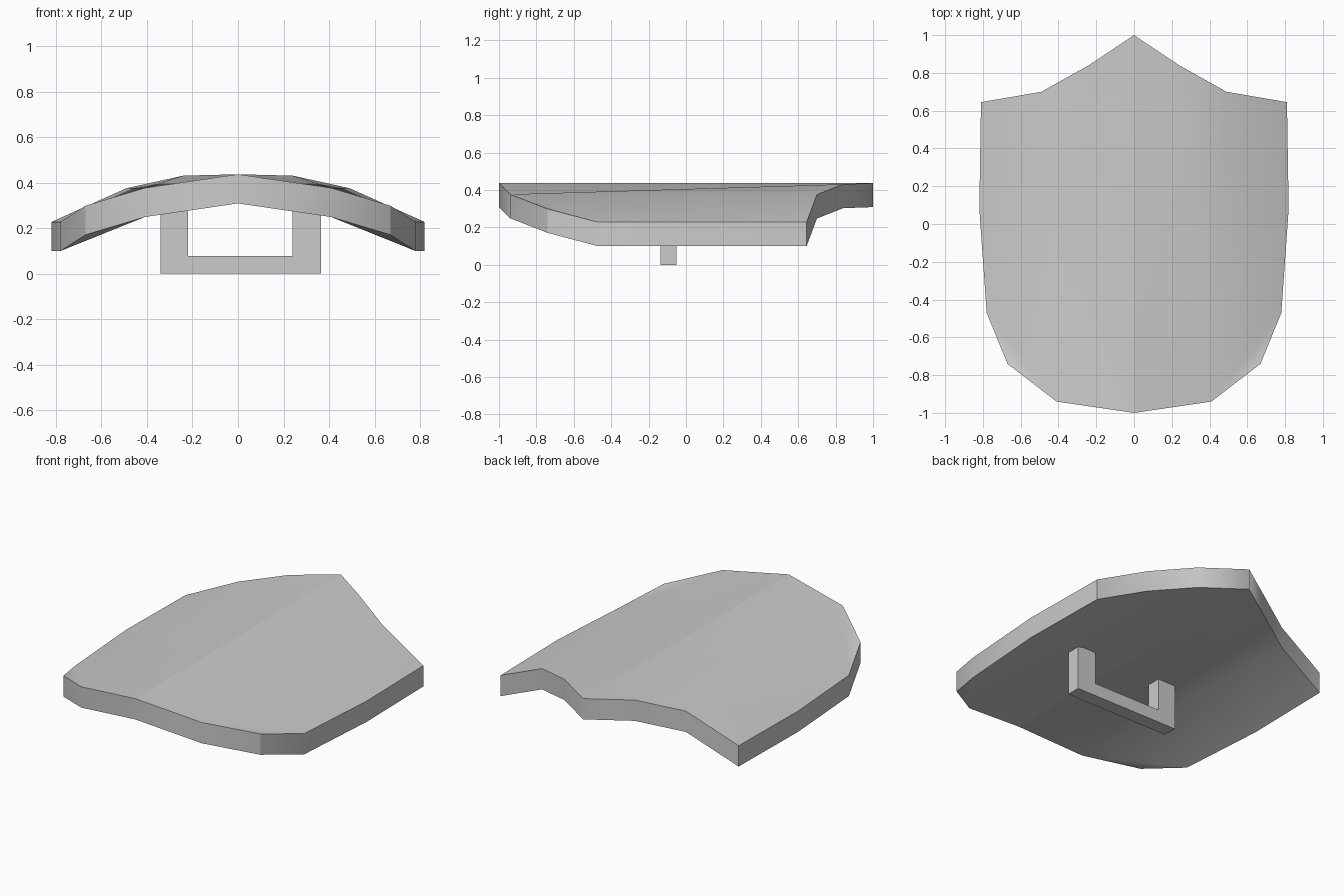
import bpy, bmesh, math

cube = bpy.data.objects.get("Cube")
if cube:
    bpy.data.objects.remove(cube, do_unlink=True)

THICK = 0.128

grey = bpy.data.materials.new("light_grey")
grey.use_nodes = True
colour = (0.6, 0.6, 0.6, 1)
grey.diffuse_color = colour
for node in grey.node_tree.nodes:
    if node.type == 'BSDF_PRINCIPLED':
        node.inputs["Base Color"].default_value = colour


def add_object(name, bm):
    mesh = bpy.data.meshes.new(name)
    bm.to_mesh(mesh)
    bm.free()
    mesh.materials.append(grey)
    ob = bpy.data.objects.new(name, mesh)
    bpy.context.collection.objects.link(ob)
    return ob


# Shield plate: left half of the rim, from the top point round to the bottom point
rim = {
    "A": (0, 1, 0.437), "B": (0.24, 0.84, 0.431), "C": (0.49, 0.70, 0.376),
    "D": (0.81, 0.645, 0.228), "E": (0.819, 0.08, 0.228), "F": (0.78, -0.47, 0.228),
    "G": (0.67, -0.74, 0.299), "H": (0.41, -0.94, 0.377), "I": (0, -1, 0.437),
}
facets = ["AHI", "ABH", "BCH", "CFH", "CEF", "CDE", "FGH"]

bm = bmesh.new()
top = {k: bm.verts.new(p) for k, p in rim.items()}
low = {k: bm.verts.new((x, y, z - THICK)) for k, (x, y, z) in rim.items()}
for f in facets:
    bm.faces.new([top[k] for k in reversed(f)])
    bm.faces.new([low[k] for k in f])
names = list(rim)
for a, b in zip(names, names[1:]):
    bm.faces.new((low[b], low[a], top[a], top[b]))
plate = add_object("shield_plate", bm)

# Smooth plate with a crisp centre ridge
plate.data.shade_smooth()
plate.data.set_sharp_from_angle(angle=math.radians(30))
for e in plate.data.edges:
    ends = [plate.data.vertices[i].co for i in e.vertices]
    if all(abs(c.x) < 1e-5 for c in ends) and abs(ends[0].y - ends[1].y) > 1:
        e.use_edge_sharp = True
mirror = plate.modifiers.new("mirror", 'MIRROR')
mirror.use_axis[0] = True

# Grip handle: U profile extruded along y
profile = [(-0.34, 0), (0.365, 0), (0.365, 0.31), (0.24, 0.31),
           (0.24, 0.078), (-0.22, 0.078), (-0.22, 0.31), (-0.34, 0.31)]
bm = bmesh.new()
face = bm.faces.new([bm.verts.new((x, -0.135, z)) for x, z in profile])
ext = bmesh.ops.extrude_face_region(bm, geom=[face])
moved = [g for g in ext["geom"] if isinstance(g, bmesh.types.BMVert)]
bmesh.ops.translate(bm, verts=moved, vec=(0, 0.085, 0))
if not any(len(f.verts) == 8 and f.calc_center_median().y < -0.13 for f in bm.faces):
    bm.faces.new([v for v in bm.verts if v not in moved])
bmesh.ops.recalc_face_normals(bm, faces=bm.faces)
add_object("grip_handle", bm)
